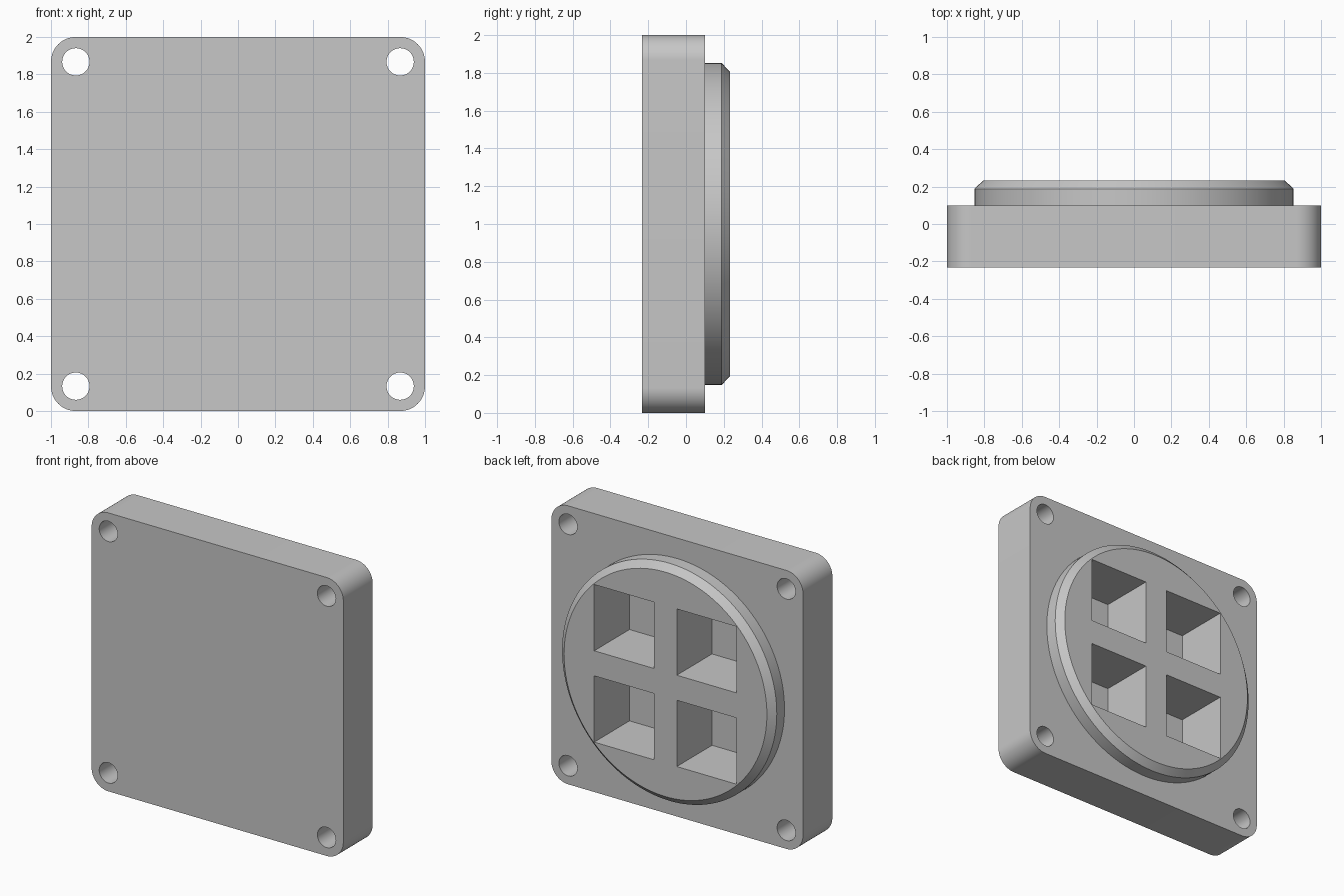
import bpy
import bmesh
from math import cos, sin, pi, radians

cube = bpy.data.objects.get("Cube")
if cube:
    bpy.data.objects.remove(cube, do_unlink=True)

FRONT, SHOULDER, BACK = -0.233, 0.1, 0.233
MID = 1.0          # height of the centre
HOLE = 0.867       # screw hole offset from the centre
CORNER = 1 - HOLE  # plate corner radius

grey = bpy.data.materials.new("light grey")
grey.use_nodes = True
colour = (0.57, 0.57, 0.57, 1)
grey.diffuse_color = colour
grey.node_tree.nodes["Principled BSDF"].inputs["Base Color"].default_value = colour


def circle(radius, n, cx=0, cz=0):
    return [(cx + radius * cos(2 * pi * i / n), cz + radius * sin(2 * pi * i / n))
            for i in range(n)]


def rounded_square(offset, radius, steps=16):
    points = []
    for k, (sx, sz) in enumerate([(1, 1), (-1, 1), (-1, -1), (1, -1)]):
        for i in range(steps + 1):
            a = (k + i / steps) * pi / 2
            points.append((sx * offset + radius * cos(a), sz * offset + radius * sin(a)))
    return points


def square(cx, cz, half):
    return [(cx + sx * half, cz + sz * half)
            for sx, sz in [(1, 1), (-1, 1), (-1, -1), (1, -1)]]


def loft(name, sections):
    """Closed solid through (y, outline) sections ordered front to back."""
    bm = bmesh.new()
    rings = [[bm.verts.new((x, y, MID + z)) for x, z in outline] for y, outline in sections]
    bm.faces.new(rings[0])
    bm.faces.new(rings[-1])
    for a, b in zip(rings, rings[1:]):
        for i in range(len(a)):
            j = (i + 1) % len(a)
            bm.faces.new((a[i], a[j], b[j], b[i]))
    bmesh.ops.recalc_face_normals(bm, faces=bm.faces)
    mesh = bpy.data.meshes.new(name)
    bm.to_mesh(mesh)
    bm.free()
    mesh.materials.append(grey)
    obj = bpy.data.objects.new(name, mesh)
    bpy.context.collection.objects.link(obj)
    return obj


def combine(target, other, operation):
    mod = target.modifiers.new(operation.title(), "BOOLEAN")
    mod.operation = operation
    mod.solver = "EXACT"
    mod.object = other
    bpy.context.view_layer.objects.active = target
    bpy.ops.object.modifier_apply(modifier=mod.name)
    bpy.data.objects.remove(other, do_unlink=True)


# Square plate with rounded corners
plate = loft("mounting_plate", [(y, rounded_square(HOLE, CORNER)) for y in (FRONT, SHOULDER)])

# Raised round boss with a chamfered rim
boss = loft("round_boss", [(SHOULDER - 0.1, circle(0.853, 128)),
                           (BACK - 0.045, circle(0.853, 128)),
                           (BACK, circle(0.806, 128))])
combine(plate, boss, "UNION")

# Screw holes right through, and blind square pockets from the back
for sx in (-1, 1):
    for sz in (-1, 1):
        hole = circle(0.073, 48, sx * HOLE, sz * HOLE)
        combine(plate, loft("hole_cutter", [(-0.5, hole), (0.5, hole)]), "DIFFERENCE")
        pocket = square(sx * 0.328, sz * 0.328, 0.238)
        combine(plate, loft("pocket_cutter", [(-0.167, pocket), (0.5, pocket)]), "DIFFERENCE")

# Smooth round walls, sharp edges kept
bpy.ops.object.select_all(action="DESELECT")
plate.select_set(True)
bpy.context.view_layer.objects.active = plate
bpy.ops.object.shade_smooth_by_angle(angle=radians(30))
